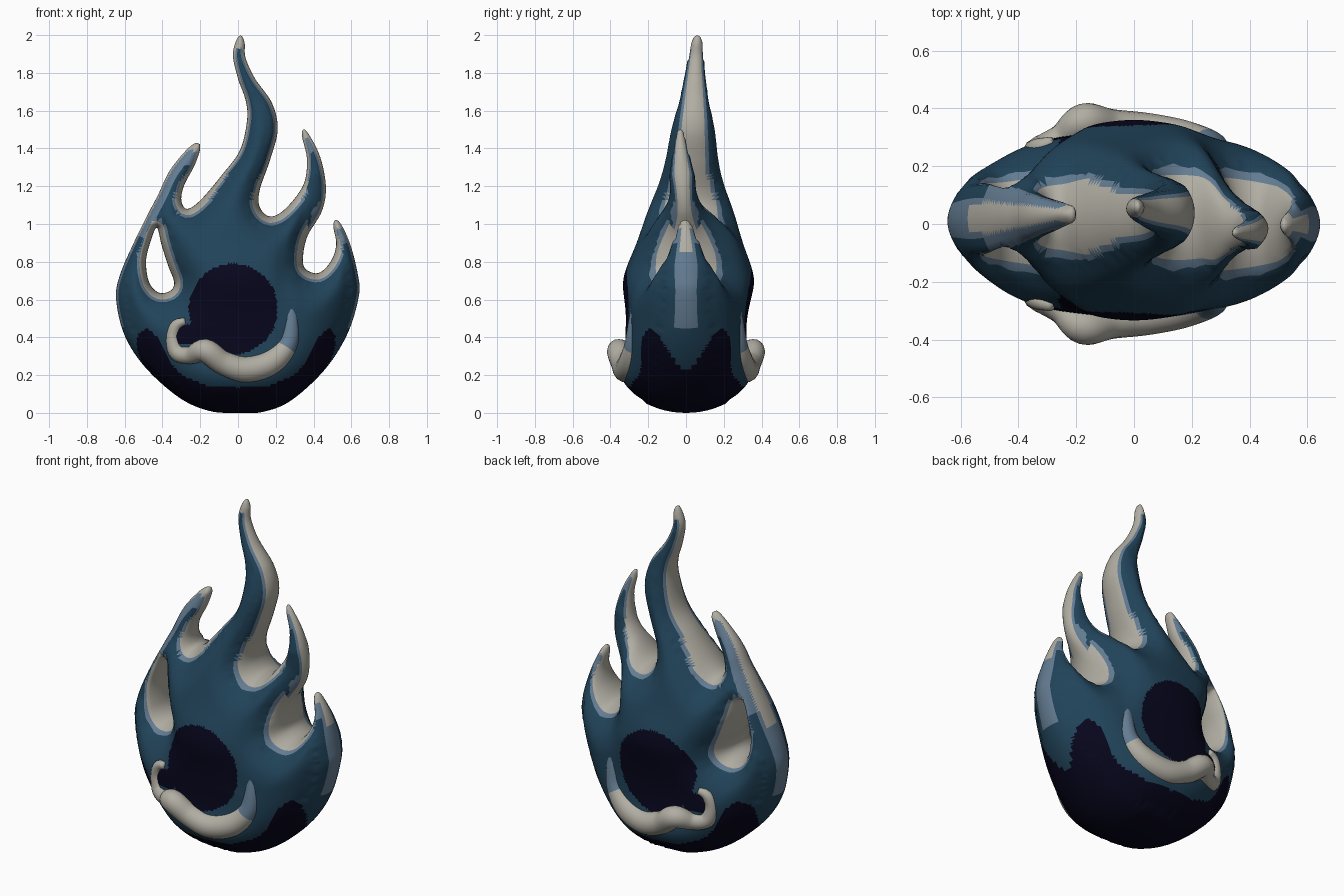
import bpy, bmesh, math
from mathutils import Vector, kdtree
from mathutils.geometry import delaunay_2d_cdt

if "Cube" in bpy.data.objects:
    bpy.data.objects.remove(bpy.data.objects["Cube"])

# ---- colours
def material(name, rgb):
    m = bpy.data.materials.new(name)
    m.diffuse_color = (*rgb, 1)
    m.use_nodes = True
    m.node_tree.nodes["Principled BSDF"].inputs["Base Color"].default_value = m.diffuse_color
    return m

MATS = [material("dark navy", (.0022, .0018, .012)), material("deep blue", (.015, .056, .1)),
        material("grey blue", (.125, .2, .285)), material("pale stone", (.44, .42, .365))]
NAVY, BLUE, GREY, PALE = range(4)

# ---- flame silhouette (x, z), anticlockwise from the bottom
RIGHT_SIDE = [(0, 0), (.13, .005), (.28, .065), (.46, .23), (.58, .42), (.64, .62), (.635, .73),
              (.595, .89), (.545, 1.0)]
RIGHT_TONGUES = [(.515, 1.02), (.505, .985), (.52, .89), (.49, .8), (.425, .74), (.355, .765),
                 (.345, .835), (.37, .94), (.445, 1.07), (.465, 1.2), (.435, 1.355), (.375, 1.475),
                 (.345, 1.5), (.34, 1.46), (.365, 1.34), (.345, 1.205), (.25, 1.08)]
MAIN_TONGUE = [(.17, 1.04), (.115, 1.09), (.115, 1.18), (.17, 1.34), (.21, 1.5), (.18, 1.64),
               (.09, 1.77), (.04, 1.88), (.035, 1.96), (.015, 1.998), (-.01, 1.97), (-.027, 1.89),
               (0, 1.77), (.04, 1.655), (.048, 1.55), (.01, 1.39), (-.085, 1.26), (-.2, 1.125),
               (-.27, 1.08), (-.3, 1.125), (-.285, 1.205), (-.23, 1.31), (-.2, 1.4)]
LEFT_SIDE = [(-.215, 1.43), (-.265, 1.4), (-.36, 1.285), (-.423, 1.155), (-.465, 1.075), (-.545, .915),
             (-.625, .73), (-.645, .6), (-.6, .41), (-.49, .24), (-.31, .08), (-.15, .01)]
HOLE = [(-.405, .89), (-.37, .78), (-.338, .69), (-.36, .645), (-.42, .637), (-.47, .69),
        (-.487, .8), (-.465, .9), (-.43, .98)]
SIDE_TIPS = [Vector(p) for p in ((.515, 1.02), (.345, 1.5), (-.215, 1.43))]

# ---- thickness, edge rounding and backward lean by height; top of the dark base by |x|
HALF_DEPTH = [(0, .3), (.2, .322), (.5, .318), (.7, .325), (.8, .308), (1, .25), (1.2, .19),
              (1.4, .15), (1.6, .105), (1.8, .06), (2, .03)]
EDGE_ROUND = [(0, .18), (.5, .24), (.8, .19), (1, .165), (1.3, .13), (1.55, .09), (2, .05)]
LEAN = [(.45, 0), (.7, .014), (.9, .02), (1.3, .03), (1.8, .048), (2, .06)]
DARK_BASE = [(0, .135), (.15, .14), (.3, .2), (.36, .27), (.42, .39), (.48, .45), (.54, .41), (.62, .3)]

def lookup(table, t):
    for (a, va), (b, vb) in zip(table, table[1:]):
        if t <= b:
            return va + (vb - va) * max(0, (t - a) / (b - a))
    return table[-1][1]

def step(a, b, t):
    t = min(1, max(0, (t - a) / (b - a)))
    return t * t * (3 - 2 * t)

def spline(pts, closed, spacing):
    """Catmull-Rom curve; returns (position, source index) samples."""
    pts, n, out = [Vector(p) for p in pts], len(pts), []
    get = (lambda i: pts[i % n]) if closed else (lambda i: pts[min(max(i, 0), n - 1)])
    for i in range(n if closed else n - 1):
        a, b, c, d = (get(i + k) for k in (-1, 0, 1, 2))
        k = max(2, round((c - b).length / spacing))
        for j in range(k):
            t = j / k
            out.append((.5 * (2 * b + (c - a) * t + (2 * a - 5 * b + 4 * c - d) * t * t
                              + (3 * b - a - 3 * c + d) * t ** 3), i))
    if not closed:
        out.append((pts[-1], n - 1))
    return out

def make_object(name, bm):
    bmesh.ops.recalc_face_normals(bm, faces=bm.faces)
    for f in bm.faces:
        f.smooth = True
    me = bpy.data.meshes.new(name)
    bm.to_mesh(me)
    bm.free()
    for m in MATS:
        me.materials.append(m)
    ob = bpy.data.objects.new(name, me)
    bpy.context.collection.objects.link(ob)
    return ob

# ---- sample the boundary
outline = RIGHT_SIDE + RIGHT_TONGUES + MAIN_TONGUE + LEFT_SIDE
first_gap, last_gap = len(RIGHT_SIDE), len(outline) - len(LEFT_SIDE)
loops, edge_pts, is_outer = [], [], []
for pts, hole in ((outline, False), (HOLE, True)):
    s = spline(pts, True, .014)
    loops.append([Vector((p.x, max(0, p.y))) for p, _ in s])
    edge_pts += loops[-1]
    is_outer += [not hole and (i < first_gap or i >= last_gap) for _, i in s]

kd = kdtree.KDTree(len(edge_pts))
for i, p in enumerate(edge_pts):
    kd.insert((p.x, p.y, 0), i)
kd.balance()

def nearest(p):
    _, i, d = kd.find((p.x, p.y, 0))
    return i, d

segments = [(*l[i - 1], *l[i]) for l in loops for i in range(len(l))]

def inside(p):
    x, y, r = p.x, p.y, False
    for ax, ay, bx, by in segments:
        if (ay > y) != (by > y) and x < ax + (y - ay) * (bx - ax) / (by - ay):
            r = not r
    return r

# ---- fill: rings that follow the edge, then a regular grid
points, cons = list(edge_pts), []
base = 0
for l in loops:
    n = len(l)
    cons += [(base + i, base + (i + 1) % n) for i in range(n)]
    base += n
    for off in (.0015, .006, .013, .022, .034, .048):
        last = None
        for i in range(n):
            t = (l[(i + 1) % n] - l[i - 1]).normalized()
            q = l[i] + Vector((-t.y, t.x)) * off
            ok = nearest(q)[1] > off * .95 and inside(q)
            if ok:
                points.append(q)
                if last is not None and (points[last] - q).length < .025:
                    cons.append((last, len(points) - 1))
            last = len(points) - 1 if ok else None
G = .014
for i in range(-48, 49):
    for j in range(0, 143):
        q = Vector((i * G + (j % 2) * G / 2, j * G))
        if nearest(q)[1] > .057 and inside(q):
            points.append(q)
verts, _, tris, *_ = delaunay_2d_cdt(points, cons, [], 0, 1e-6)
tris = [t for t in tris if inside(sum((verts[i] for i in t), Vector((0, 0))) / 3)]

# ---- inflate
dist = [nearest(v)[1] for v in verts]
half = []
for v, d in zip(verts, dist):
    u = min(1, d / lookup(EDGE_ROUND, v.y))
    side = step(.2, .32, abs(v.x - .05)) * step(.85, 1.2, v.y)
    tip = min(1, .4 + min((v - p).length for p in SIDE_TIPS) / .45)
    tip = 1 + (tip - 1) * step(.2, .28, abs(v.x - .05))
    bulge = .025 * math.exp(-(v.x / .2) ** 2 - ((v.y - .7) / .13) ** 2)
    bulge += .028 * math.exp(-((v.x + .02) / .25) ** 2 - ((v.y - .21) / .09) ** 2)
    half.append((lookup(HALF_DEPTH, v.y) + bulge) * math.sqrt(1 - (v.x / .735) ** 2)
                * math.sqrt(1 - (1 - u) ** 2) * (1 - .3 * side) * tip)
links = [set() for _ in verts]
for t in tris:
    for a in t:
        links[a].update(b for b in t if b != a)
for _ in range(10):
    half = [.4 * h + .6 * sum(half[k] for k in links[i]) / len(links[i])
            if dist[i] > .045 and links[i] else h for i, h in enumerate(half)]

def body_colour(c, d, h, outer):
    x, z = c
    r = min((c - p).length for p in SIDE_TIPS)
    if z > 1.93 or r < .05:
        return PALE
    if outer:
        high = x < 0 and z > .93
        if z > .85 and d < (.0105 if high else .005): return PALE
        if z > .45 and d < (.046 if high else .011): return GREY
    else:
        thin = step(.82, 1, z) if x > .37 else step(1.08, 1.34, z)
        if d < .032 - .0205 * thin: return PALE
        if d < .046 - .0255 * thin: return GREY
    if r < .13:
        return GREY
    if z < min(lookup(DARK_BASE, abs(x)), .23 + .22 * step(0, .2, h)):
        return NAVY
    if ((x + .025) / .235) ** 2 + ((z - .55) / .24) ** 2 < 1:
        return NAVY
    if -.33 < x < -.2 and .36 < z < .47:
        return NAVY
    return BLUE

bm = bmesh.new()
front, back = [], []
for v, d, h in zip(verts, dist, half):
    w = step(.22, .32, v.x)
    lean = (1 - w) * lookup(LEAN, v.y) - w * .03 * step(.85, 1.5, v.y)
    if d < 1e-4:
        f = b = bm.verts.new((v.x, lean, v.y))
    else:
        f, b = (bm.verts.new((v.x, lean + s * h, v.y)) for s in (-1, 1))
    front.append(f)
    back.append(b)
for t in tris:
    if all(dist[i] < 1e-4 for i in t):
        continue
    c = sum((verts[i] for i in t), Vector((0, 0))) / 3
    m = body_colour(c, sum(dist[i] for i in t) / 3, sum(half[i] for i in t) / 3,
                    is_outer[nearest(c)[0]])
    for layer in (front, back):
        bm.faces.new([layer[i] for i in t]).material_index = m
bmesh.ops.delete(bm, geom=[v for v in bm.verts if not v.link_faces], context='VERTS')
make_object("flame_body", bm)

# ---- raised curl on front and back: x, y, z, radius
CURL = [(.275, -.262, .6, .022), (.28, -.262, .48, .044), (.26, -.27, .36, .056), (.17, -.292, .265, .068),
        (.04, -.315, .23, .07), (-.08, -.335, .265, .063), (-.175, -.355, .33, .062), (-.25, -.3, .305, .047),
        (-.32, -.262, .32, .046), (-.345, -.255, .4, .037), (-.325, -.268, .465, .03), (-.28, -.285, .485, .018)]
path = [p for p, _ in spline(CURL, False, .018)]
bm = bmesh.new()
rings, N = [], 16
for i, p in enumerate(path):
    t = (path[min(i + 1, len(path) - 1)] - path[max(i - 1, 0)]).to_3d().normalized()
    u = t.cross(Vector((0, 1, 0))).normalized()
    w = u.cross(t)
    rings.append([bm.verts.new(p.to_3d() + p.w * (u * math.cos(a) + w * math.sin(a)))
                  for a in (2 * math.pi * k / N for k in range(N))])
for i in range(len(rings) - 1):
    m = GREY if path[i].x > .2 and path[i].z > .36 else PALE
    for k in range(N):
        q = (rings[i][k], rings[i][k - 1], rings[i + 1][k - 1], rings[i + 1][k])
        bm.faces.new(q).material_index = m
for r, m in ((rings[0], GREY), (rings[-1], PALE)):
    bm.faces.new(r).material_index = m
curl = make_object("raised_curl", bm)
mod = curl.modifiers.new("front and back", 'MIRROR')
mod.use_axis = (False, True, False)
